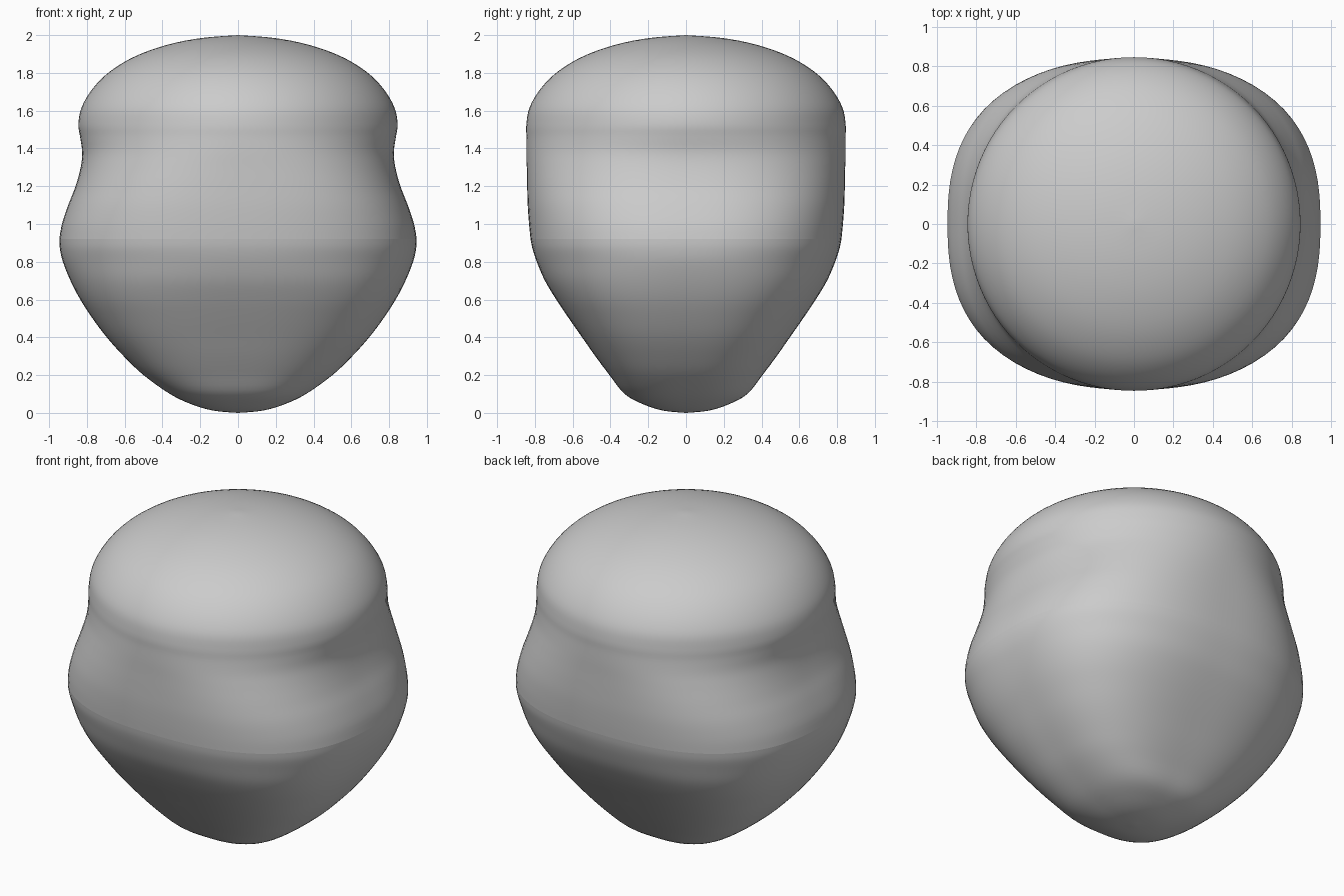
import bpy, bmesh, math

if "Cube" in bpy.data.objects:
    bpy.data.objects.remove(bpy.data.objects["Cube"])

# Profile rows: height, half width in x, half depth in y, roundness (2 = ellipse)
UPPER = [(0.92, .946, .823, 2.5), (1.0, .932, .831, 2.5), (1.1, .899, .838, 2.5),
         (1.2, .86, .841, 2.45), (1.3, .833, .843, 2.32), (1.38, .825, .845, 2.18),
         (1.46, .836, .845, 2.06), (1.53, .845, .845, 2), (1.62, .827, .827, 2),
         (1.72, .767, .767, 2), (1.81, .675, .675, 2), (1.89, .54, .54, 2),
         (1.95, .37, .37, 2), (1.985, .19, .19, 2), (2.0, 0, 0, 2)]
LOWER = [(0.0, 0, 0, 2.2), (.012, .13, .12, 2.3), (.045, .245, .225, 2.5),
         (.1, .36, .325, 2.7), (.2, .50, .405, 2.8), (.3, .605, .48, 2.8),
         (.4, .695, .55, 2.8), (.5, .77, .62, 2.75), (.6, .835, .687, 2.7),
         (.7, .887, .747, 2.6), (.8, .927, .79, 2.5), (.87, .943, .813, 2.5),
         (.92, .946, .823, 2.5)]
SIDES = 96
STEPS = 4


def smooth_rows(rows):
    """Catmull-Rom curve through the profile rows."""
    out = []
    for i in range(len(rows) - 1):
        a, b = rows[max(i - 1, 0)], rows[i]
        c, d = rows[i + 1], rows[min(i + 2, len(rows) - 1)]
        for s in range(STEPS):
            t = s / STEPS
            out.append([.5 * (2 * q + (r - p) * t + (2 * p - 5 * q + 4 * r - u) * t * t
                              + (3 * q - p - 3 * r + u) * t ** 3)
                        for p, q, r, u in zip(a, b, c, d)])
    return out + [list(rows[-1])]


def ring_point(row, k):
    z, rx, ry, n = row
    ang = 2 * math.pi * k / SIDES
    c, s = math.cos(ang), math.sin(ang)
    r = (abs(c) ** n + abs(s) ** n) ** (-1 / n)
    return (rx * r * c, ry * r * s, z)


def loft(name, rows):
    bm = bmesh.new()
    rings = [[bm.verts.new(ring_point(row, k)) for k in range(SIDES)]
             for row in smooth_rows(rows)]
    for lo, hi in zip(rings, rings[1:]):
        for k in range(SIDES):
            j = (k + 1) % SIDES
            bm.faces.new((lo[k], lo[j], hi[j], hi[k]))
    # close the pole into a single point
    bmesh.ops.remove_doubles(bm, verts=bm.verts, dist=1e-5)
    for f in bm.faces:
        f.smooth = True
    mesh = bpy.data.meshes.new(name)
    bm.to_mesh(mesh)
    bm.free()
    ob = bpy.data.objects.new(name, mesh)
    bpy.context.collection.objects.link(ob)
    return ob


# Domed upper body and tapered lower bowl, meeting at the seam
loft("upper_dome", UPPER)
loft("lower_bowl", LOWER)
